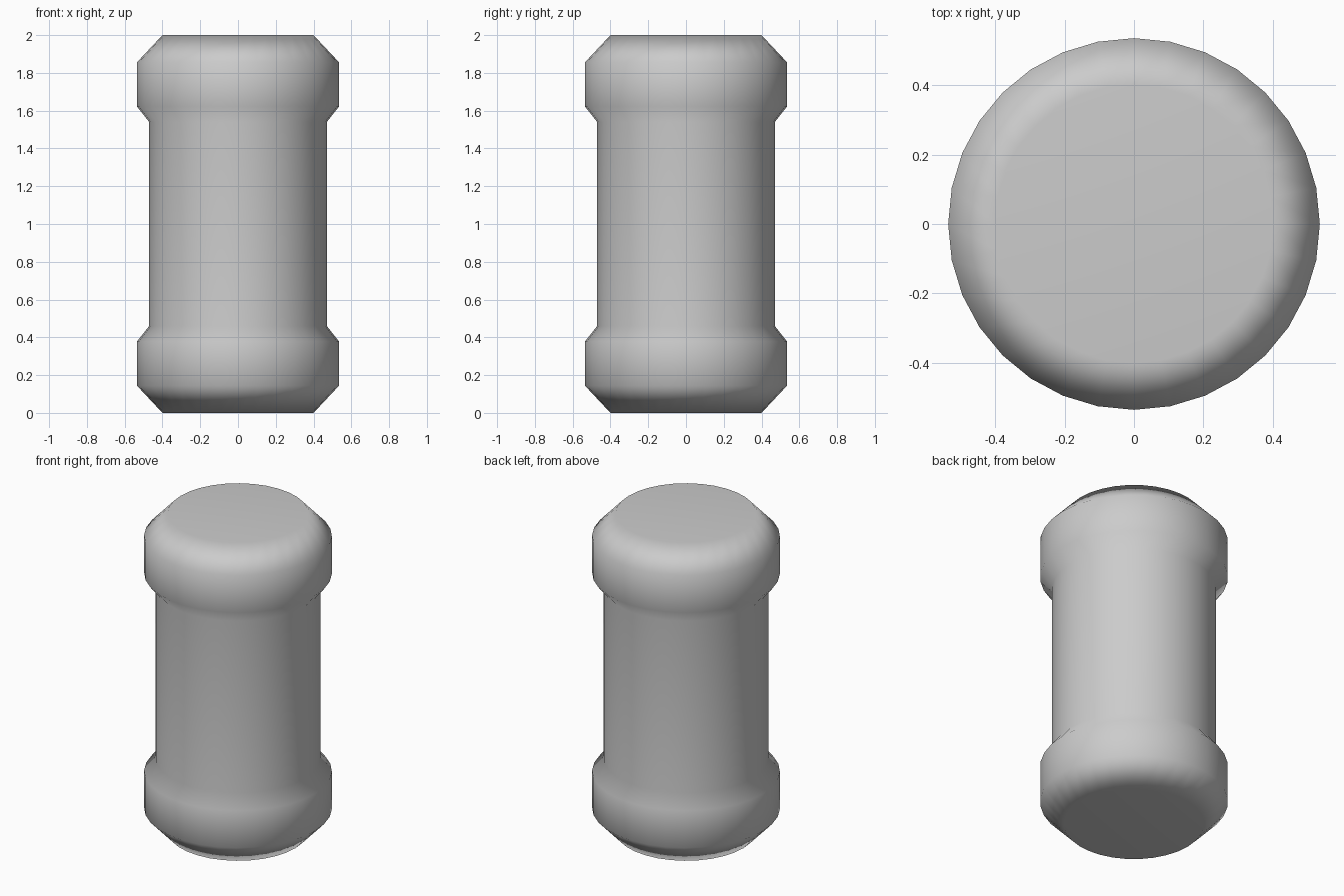
import bpy, bmesh, math

if "Cube" in bpy.data.objects:
    bpy.data.objects.remove(bpy.data.objects["Cube"])

SIDES = 32
# half profile (radius, height): lower cap rim, lower collar, start of shaft
lower = [(0.40, 0.0), (0.535, 0.144), (0.535, 0.378), (0.47, 0.46)]
# mirrored about z = 1 for the upper collar
profile = lower + [(r, 2.0 - z) for r, z in reversed(lower)]

# collared canister: rings bridged by quads, closed by flat caps
bm = bmesh.new()
rings = []
for r, z in profile:
    rings.append([bm.verts.new((r * math.cos(2 * math.pi * i / SIDES),
                                r * math.sin(2 * math.pi * i / SIDES), z))
                  for i in range(SIDES)])
for a, b in zip(rings, rings[1:]):
    for i in range(SIDES):
        j = (i + 1) % SIDES
        bm.faces.new((a[i], a[j], b[j], b[i]))
bm.faces.new(list(reversed(rings[0])))
bm.faces.new(rings[-1])
for f in bm.faces:
    f.smooth = True

mesh = bpy.data.meshes.new("canister")
bm.to_mesh(mesh)
bm.free()
canister = bpy.data.objects.new("canister", mesh)
bpy.context.collection.objects.link(canister)

# soft collars with visually flat caps
weighted = canister.modifiers.new("weighted_normals", 'WEIGHTED_NORMAL')
weighted.mode = 'FACE_AREA'
weighted.weight = 50
